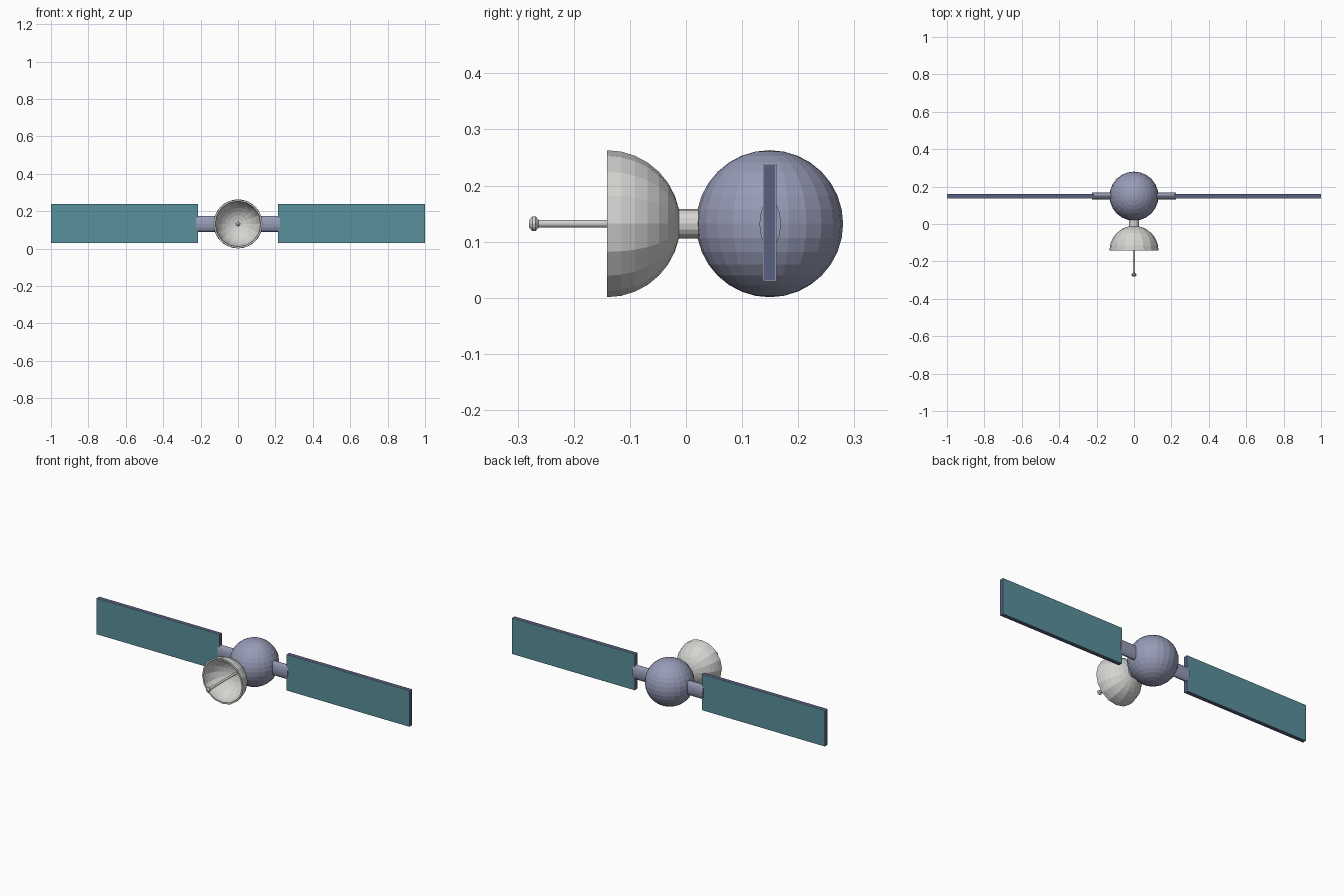
import bpy, bmesh, math
from mathutils import Matrix, Vector

if "Cube" in bpy.data.objects:
    bpy.data.objects.remove(bpy.data.objects["Cube"])

ZC = 0.132   # height of the main axis
YB = 0.149   # depth of body and panels


def material(name, rgb):
    m = bpy.data.materials.new(name)
    m.diffuse_color = (*rgb, 1)
    m.use_nodes = True
    m.node_tree.nodes["Principled BSDF"].inputs["Base Color"].default_value = m.diffuse_color
    return m


slate = material("slate blue", (0.31, 0.33, 0.47))
dark = material("dark slate blue", (0.10, 0.115, 0.22))
grey = material("light grey", (0.66, 0.66, 0.64))
teal = material("teal", (0.10, 0.28, 0.335))


def finish(name, bm, mats):
    bmesh.ops.recalc_face_normals(bm, faces=bm.faces[:])
    me = bpy.data.meshes.new(name)
    bm.to_mesh(me)
    bm.free()
    for m in mats:
        me.materials.append(m)
    ob = bpy.data.objects.new(name, me)
    bpy.context.collection.objects.link(ob)
    return ob


def lathe_y(name, profile, segs, mat):
    """Spin (radius, y) points about the horizontal y axis at height ZC."""
    bm = bmesh.new()
    verts = [bm.verts.new((r, y, ZC)) for r, y in profile]
    edges = [bm.edges.new(p) for p in zip(verts, verts[1:])]
    bmesh.ops.spin(bm, geom=verts + edges, cent=(0, 0, ZC), axis=(0, 1, 0),
                   angle=2 * math.pi, steps=segs, use_duplicate=False)
    bmesh.ops.remove_doubles(bm, verts=bm.verts[:], dist=1e-5)
    return finish(name, bm, [mat])


# spherical body
bm = bmesh.new()
bmesh.ops.create_uvsphere(bm, u_segments=24, v_segments=16, radius=0.131,
                          matrix=Matrix.Translation((0, YB, ZC)))
finish("body", bm, [slate])

# hemispherical dish with a thin wall, open towards the front
quarter = [i * math.pi / 16 for i in range(9)]
outer = [(0.131 * math.sin(a), -0.141 + 0.131 * math.cos(a)) for a in quarter]
inner = [(0.122 * math.sin(a), -0.141 + 0.122 * math.cos(a)) for a in reversed(quarter)]
lathe_y("dish", outer + inner, 16, grey)

# neck between dish and body
lathe_y("neck", [(0, -0.016), (0.026, -0.016), (0.026, 0.03), (0, 0.03)], 16, grey)

# feed rod with a small knob on its tip
lathe_y("feed_rod", [(0, -0.01), (0.0065, -0.01), (0.0065, -0.265), (0, -0.265)], 12, grey)
lathe_y("feed_knob", [(0, -0.280), (0.006, -0.280), (0.013, -0.274),
                      (0.013, -0.268), (0.006, -0.262), (0, -0.262)], 12, grey)

for side, s in (("right", 1), ("left", -1)):
    # oval arm from body to panel
    bm = bmesh.new()
    bmesh.ops.create_cone(bm, cap_ends=True, segments=16, radius1=1, radius2=1, depth=1)
    turn = Matrix.Rotation(math.pi / 2, 4, 'Y')
    bm.transform(Matrix.Translation((s * 0.165, YB + 0.001, ZC))
                 @ Matrix.Diagonal((0.12, 0.019, 0.042, 1)) @ turn)
    finish(side + "_arm", bm, [slate])

    # solar panel: teal faces, dark edges with a narrow light border
    bm = bmesh.new()
    bmesh.ops.create_cube(bm, size=1)
    bm.transform(Matrix.Translation((s * 0.6075, YB, 0.134))
                 @ Matrix.Diagonal((0.785, 0.024, 0.208, 1)))
    bm.normal_update()
    rims = [f for f in bm.faces if abs(f.normal.y) < 0.5]
    for f in rims:
        f.material_index = 1
    border = bmesh.ops.inset_individual(bm, faces=rims, thickness=0.0025)["faces"]
    for f in border:
        f.material_index = 2
    finish(side + "_solar_panel", bm, [teal, dark, grey])
